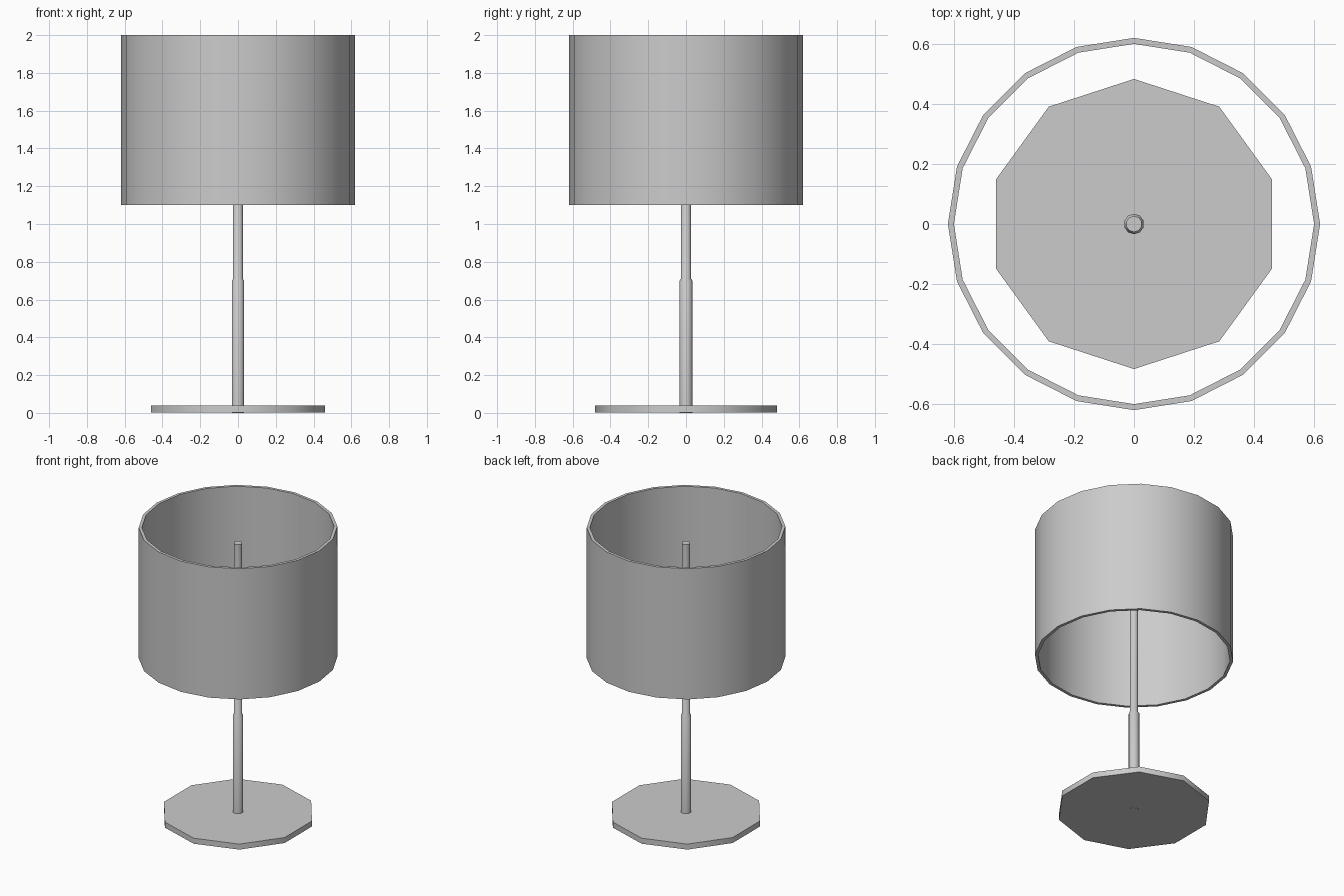
import bpy, bmesh
from math import cos, sin, pi, radians

if "Cube" in bpy.data.objects:
    bpy.data.objects.remove(bpy.data.objects["Cube"])


def lathe(name, profile, sides, closed=False):
    """Spin a (radius, z) profile around z, first corner on +y; open profiles get end caps."""
    bm = bmesh.new()
    rings = [[bm.verts.new((r * cos(pi / 2 + 2 * pi * i / sides),
                            r * sin(pi / 2 + 2 * pi * i / sides), z))
              for i in range(sides)] for r, z in profile]
    pairs = list(zip(rings, rings[1:]))
    if closed:
        pairs.append((rings[-1], rings[0]))
    else:
        bm.faces.new(rings[0])
        bm.faces.new(rings[-1])
    for a, b in pairs:
        for i in range(sides):
            j = (i + 1) % sides
            bm.faces.new((a[i], a[j], b[j], b[i]))
    bmesh.ops.recalc_face_normals(bm, faces=bm.faces)
    mesh = bpy.data.meshes.new(name)
    bm.to_mesh(mesh)
    bm.free()
    obj = bpy.data.objects.new(name, mesh)
    bpy.context.collection.objects.link(obj)
    bpy.ops.object.select_all(action='DESELECT')
    obj.select_set(True)
    bpy.context.view_layer.objects.active = obj
    bpy.ops.object.shade_smooth_by_angle(angle=radians(40))
    return obj


# Ten-sided foot plate
lathe("base", [(0.483, 0.002), (0.483, 0.04)], 10)

# Stepped pole, its foot showing through the underside of the base
lathe("pole", [(0.034, 0.0), (0.034, 0.70), (0.027, 0.71), (0.027, 1.89)], 10)

# Open drum shade with a thin wall
lathe("shade", [(0.62, 1.10), (0.62, 2.0), (0.60, 2.0), (0.60, 1.10)], 20, closed=True)
